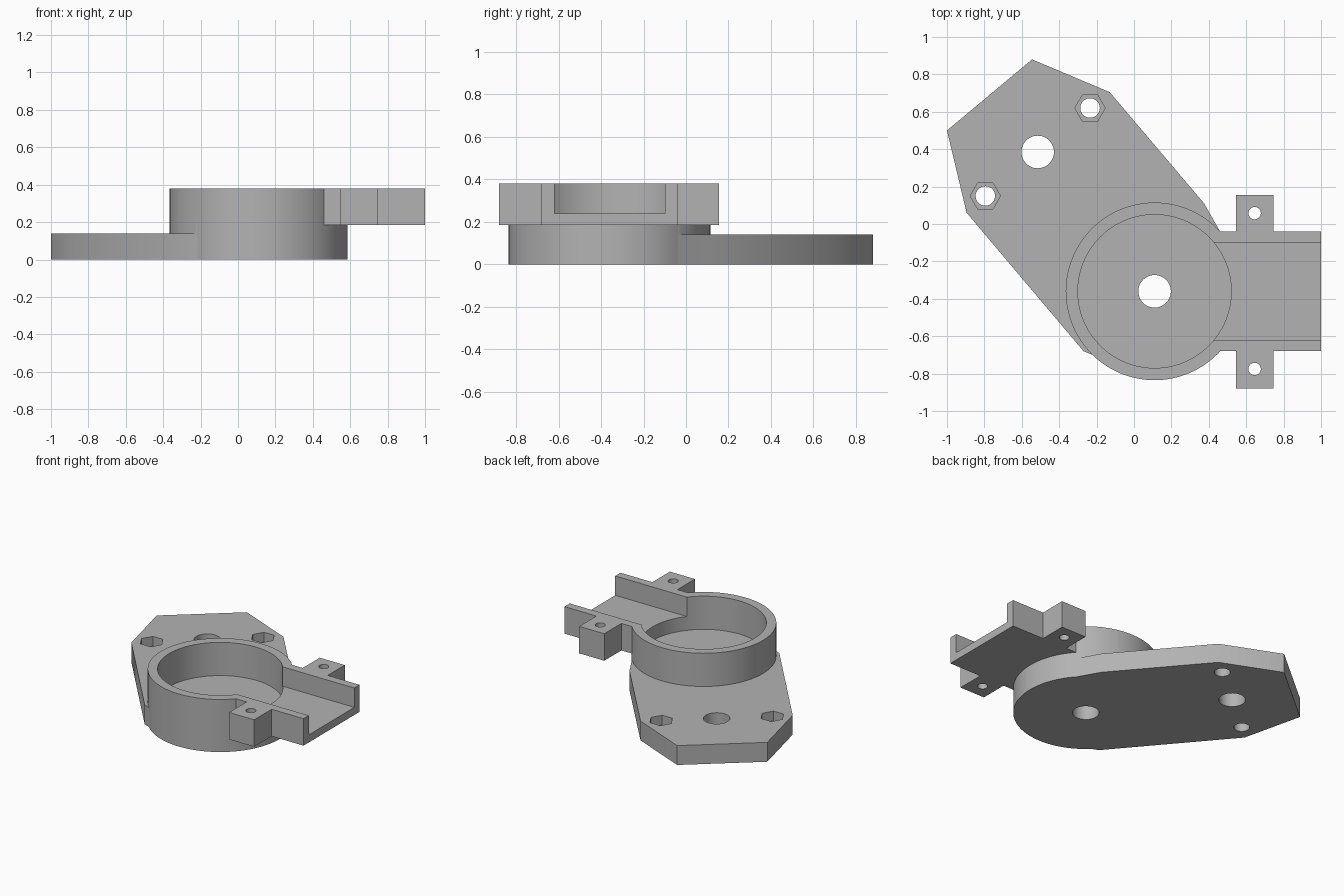
import bpy
import bmesh
import math

cube = bpy.data.objects.get("Cube")
if cube:
    bpy.data.objects.remove(cube, do_unlink=True)

grey = bpy.data.materials.new("plain grey")
grey.use_nodes = True
COLOUR = (0.45, 0.45, 0.45, 1)
grey.diffuse_color = COLOUR
grey.node_tree.nodes["Principled BSDF"].inputs["Base Color"].default_value = COLOUR

TOP = 0.38       # rim height
PLATE = 0.14     # plate thickness and cup floor height
OVER = 0.1       # cutter overshoot
CUP = (0.11, -0.36)


def prism(name, outline, z0, z1):
    """Extrude a flat outline between two heights."""
    bm = bmesh.new()
    face = bm.faces.new([bm.verts.new((x, y, z0)) for x, y in outline])
    up = bmesh.ops.extrude_face_region(bm, geom=[face])
    verts = [v for v in up["geom"] if isinstance(v, bmesh.types.BMVert)]
    bmesh.ops.translate(bm, verts=verts, vec=(0, 0, z1 - z0))
    bmesh.ops.recalc_face_normals(bm, faces=bm.faces)
    mesh = bpy.data.meshes.new(name)
    bm.to_mesh(mesh)
    bm.free()
    mesh.materials.append(grey)
    obj = bpy.data.objects.new(name, mesh)
    bpy.context.collection.objects.link(obj)
    return obj


def disc(name, centre, radius, z0, z1, sides=48):
    step = math.tau / sides
    ring = [(centre[0] + radius * math.cos(i * step),
             centre[1] + radius * math.sin(i * step)) for i in range(sides)]
    return prism(name, ring, z0, z1)


def box(name, x0, x1, y0, y1, z0, z1):
    return prism(name, [(x0, y0), (x1, y0), (x1, y1), (x0, y1)], z0, z1)


def combine(target, other, operation):
    """Apply an exact boolean and discard the helper."""
    mod = target.modifiers.new(operation, "BOOLEAN")
    mod.operation = operation
    mod.solver = "EXACT"
    mod.object = other
    bpy.context.view_layer.objects.active = target
    bpy.ops.object.modifier_apply(modifier=mod.name)
    bpy.data.objects.remove(other, do_unlink=True)


# Round cup that the other parts grow from
body = disc("mounting_bracket", CUP, 0.475, 0, TOP, 128)

# Angled mounting plate, running into the cup
plate_outline = [(-1, 0.5), (-0.895, 0.06), (-0.27, -0.68), (-0.22, -0.7),
                 CUP, (0.46, -0.04), (0.375, 0.11), (-0.13, 0.705), (-0.545, 0.88)]
combine(body, prism("plate", plate_outline, 0, PLATE), "UNION")

# Raised outlet chute with a screw tab on each side
combine(body, box("chute", 0.3, 1, -0.68, -0.04, 0.185, TOP), "UNION")
combine(body, box("tabs", 0.545, 0.745, -0.88, 0.155, 0.185, TOP), "UNION")

# Hollow of the cup and the open channel leading out of it
combine(body, disc("hollow", CUP, 0.41, PLATE, TOP + OVER, 128), "DIFFERENCE")
combine(body, box("channel", CUP[0], 1 + OVER, -0.62, -0.1, 0.24, TOP + OVER), "DIFFERENCE")

# Shaft holes, tab holes and bolt holes
bolts = [(-0.235, 0.62), (-0.795, 0.15)]
holes = [(CUP, 0.087), ((-0.515, 0.385), 0.087),
         ((0.645, 0.058), 0.033), ((0.645, -0.775), 0.033)]
holes += [(b, 0.052) for b in bolts]
for centre, radius in holes:
    combine(body, disc("hole", centre, radius, -OVER, TOP + OVER), "DIFFERENCE")

# Hexagonal nut pockets above the bolt holes
for centre in bolts:
    combine(body, disc("nut_pocket", centre, 0.081, 0.07, TOP, 6), "DIFFERENCE")

# Smooth round walls, crisp edges
bpy.ops.object.select_all(action="DESELECT")
body.select_set(True)
bpy.context.view_layer.objects.active = body
bpy.ops.object.shade_smooth_by_angle(angle=math.radians(30))
